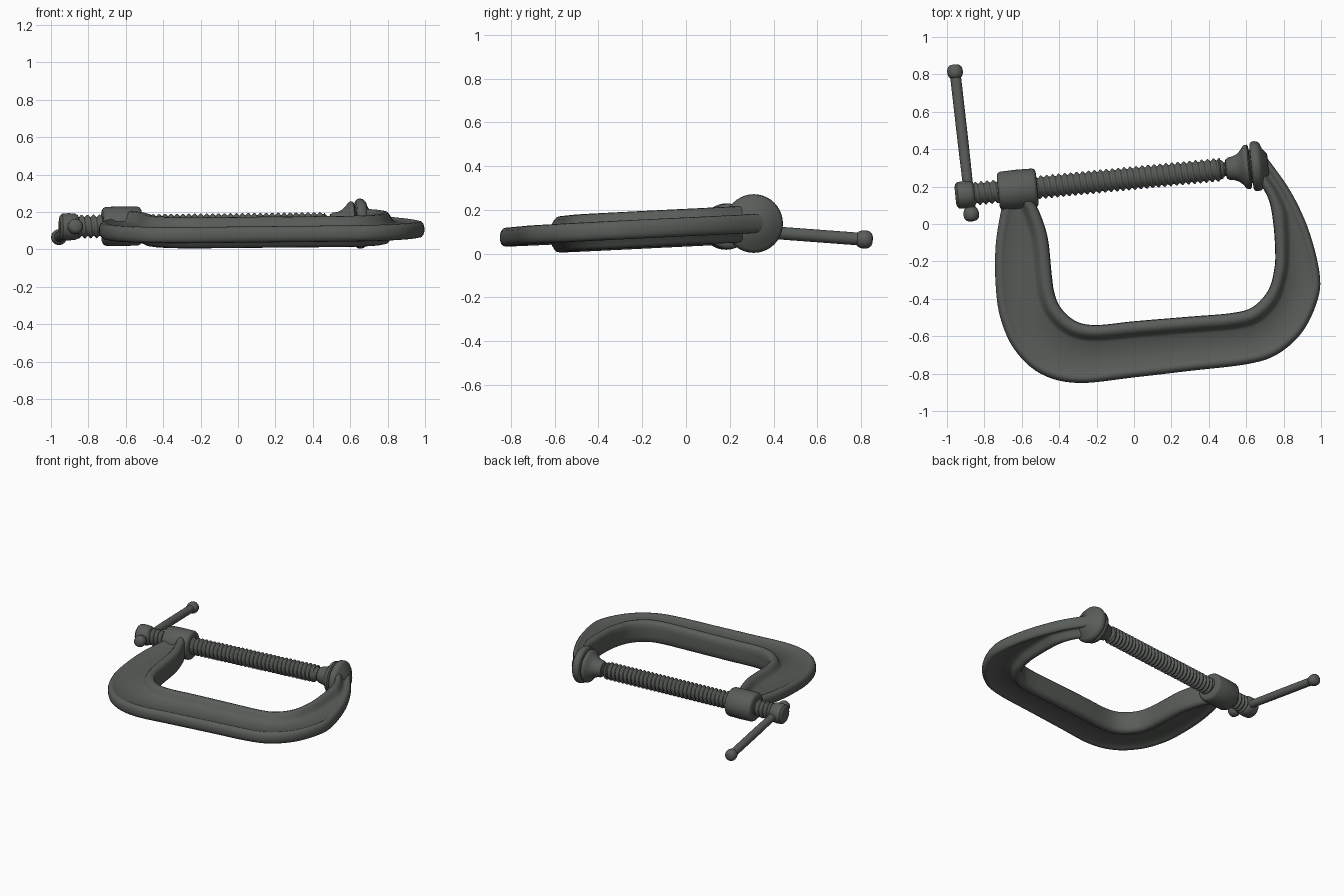
import bpy, bmesh, math
from mathutils import Vector

cube = bpy.data.objects.get("Cube")
if cube:
    bpy.data.objects.remove(cube)

iron = bpy.data.materials.new("dark_cast_iron")
iron.use_nodes = True
COLOR = (0.1, 0.11, 0.1, 1)
iron.diffuse_color = COLOR
bsdf = iron.node_tree.nodes["Principled BSDF"]
bsdf.inputs["Base Color"].default_value = COLOR
bsdf.inputs["Roughness"].default_value = 0.6


def loft(name, rings, angle=40):
    """Skin closed rings of points, cap both ends and shade smooth."""
    bm = bmesh.new()
    loops = [[bm.verts.new(p) for p in ring] for ring in rings]
    n = len(loops[0])
    for a, b in zip(loops, loops[1:]):
        for i in range(n):
            j = (i + 1) % n
            bm.faces.new((a[i], a[j], b[j], b[i]))
    bm.faces.new(loops[0])
    bm.faces.new(loops[-1])
    bmesh.ops.recalc_face_normals(bm, faces=bm.faces)
    mesh = bpy.data.meshes.new(name)
    bm.to_mesh(mesh)
    bm.free()
    mesh.materials.append(iron)
    obj = bpy.data.objects.new(name, mesh)
    bpy.context.collection.objects.link(obj)
    bpy.ops.object.select_all(action="DESELECT")
    obj.select_set(True)
    bpy.context.view_layer.objects.active = obj
    bpy.ops.object.shade_smooth_by_angle(angle=math.radians(angle))
    return obj


def lathe(name, origin, direction, profile, sides=40, angle=40, wave=None):
    """Revolve (distance, radius) pairs; wave adds a helical thread."""
    axis = Vector(direction).normalized()
    u = axis.cross(Vector((0, 0, 1))).normalized()
    v = axis.cross(u)
    rings = []
    for s, r in profile:
        ring = []
        for k in range(sides):
            t = math.tau * k / sides
            rr = r + (wave(s, t) if wave else 0)
            ring.append(Vector(origin) + axis * s + (u * math.cos(t) + v * math.sin(t)) * rr)
        rings.append(ring)
    return loft(name, rings, angle)


def spline(points, steps):
    """Catmull-Rom curve through the points."""
    pts = [2 * points[0] - points[1]] + points + [2 * points[-1] - points[-2]]
    out = []
    for a, b, c, d in zip(pts, pts[1:], pts[2:], pts[3:]):
        for k in range(steps):
            t = k / steps
            out.append(0.5 * (2 * b + (c - a) * t + (2 * a - 5 * b + 4 * c - d) * t * t
                              + (3 * b - a - 3 * c + d) * t ** 3))
    return out + [points[-1]]


# C-shaped frame: paired outer and inner edge stations (x, y, x, y)
stations = [
    (-.69, .15, -.55, .15), (-.715, .05, -.5, .05), (-.74, -.12, -.46, -.08),
    (-.74, -.32, -.44, -.27), (-.715, -.5, -.425, -.37), (-.64, -.67, -.39, -.45),
    (-.5, -.8, -.31, -.52), (-.3, -.85, -.2, -.54), (0, -.82, 0, -.52),
    (.3, -.785, .3, -.495), (.6, -.75, .53, -.475), (.76, -.7, .64, -.44),
    (.89, -.59, .72, -.35), (.97, -.44, .75, -.24), (.995, -.29, .755, -.15),
    (.94, -.05, .745, 0), (.84, .17, .72, .13), (.7, .37, .66, .24),
]
# Half section: rounded rim, thin web, thick inner flange (inset, half height)
rim = [(0, .012), (.005, .028), (.016, .04), (.03, .043), (.044, .038), (.058, .03)]
flange = [(.095, .03), (.08, .042), (.066, .066), (.052, .08), (.034, .083),
          (.015, .077), (.003, .06), (0, .03)]
rings = []
for q in spline([Vector(s) for s in stations], 6):
    outer, inner = Vector(q[:2]), Vector(q[2:])
    width = (inner - outer).length
    across = (inner - outer) / width
    fit = min(1, width / .16)
    half = [(d * fit, h) for d, h in rim] + [(width - e * fit, h) for e, h in flange]
    section = half + [(d, -h) for d, h in reversed(half)]
    ring = []
    for d, h in section:
        p = outer + across * d
        ring.append((p.x, p.y, .118 + .05 * p.y + .005 * p.x + h))
    rings.append(ring)
loft("frame", rings, 50)

# Everything on the screw line shares one slightly tilted axis
START = Vector((-.955, .152, .12))
AXIS = Vector((1, .098, .011))

lathe("screw_head", START, AXIS,
      [(0, .045), (.004, .06), (.014, .07), (.05, .073), (.085, .07), (.098, .063), (.104, .05)])

PITCH = .032
thread = lambda s, t: .0065 * math.cos(math.tau * s / PITCH - t)
lathe("threaded_screw", START, AXIS,
      [(.09 + i * PITCH / 8, .057) for i in range(335)], 32, 60, thread)

lathe("screw_neck", START, AXIS, [(1.41, .055), (1.432, .05), (1.445, .037), (1.48, .037)])

lathe("threaded_collar", START, AXIS,
      [(.23, .07), (.231, .088), (.238, .099), (.25, .104), (.335, .106),
       (.42, .104), (.432, .099), (.439, .088), (.44, .07)])

lathe("swivel_pad", START, AXIS,
      [(1.452, .04), (1.456, .052), (1.47, .06), (1.495, .064), (1.52, .075), (1.54, .094),
       (1.552, .112), (1.562, .119), (1.575, .119), (1.582, .11), (1.585, .09), (1.6, .085)])

lathe("fixed_anvil", START, AXIS,
      [(1.59, .1), (1.592, .122), (1.6, .131), (1.615, .134), (1.632, .131),
       (1.645, .118), (1.655, .09), (1.68, .06)])

# Sliding handle bar with a swollen knob at each end
LOW, HIGH = Vector((-.87, .052, .122)), Vector((-.957, .815, .065))
bar = HIGH - LOW
lathe("handle_bar", LOW, bar, [(0, .026), (bar.length / 2, .029), (bar.length, .029)], 24)
knob = [(-.037, .016), (-.033, .028), (-.022, .038), (-.005, .042),
        (.012, .041), (.025, .036), (.036, .028)]
lathe("handle_knob_near", LOW, bar, knob, 24, 60)
lathe("handle_knob_far", HIGH, -bar, knob, 24, 60)
